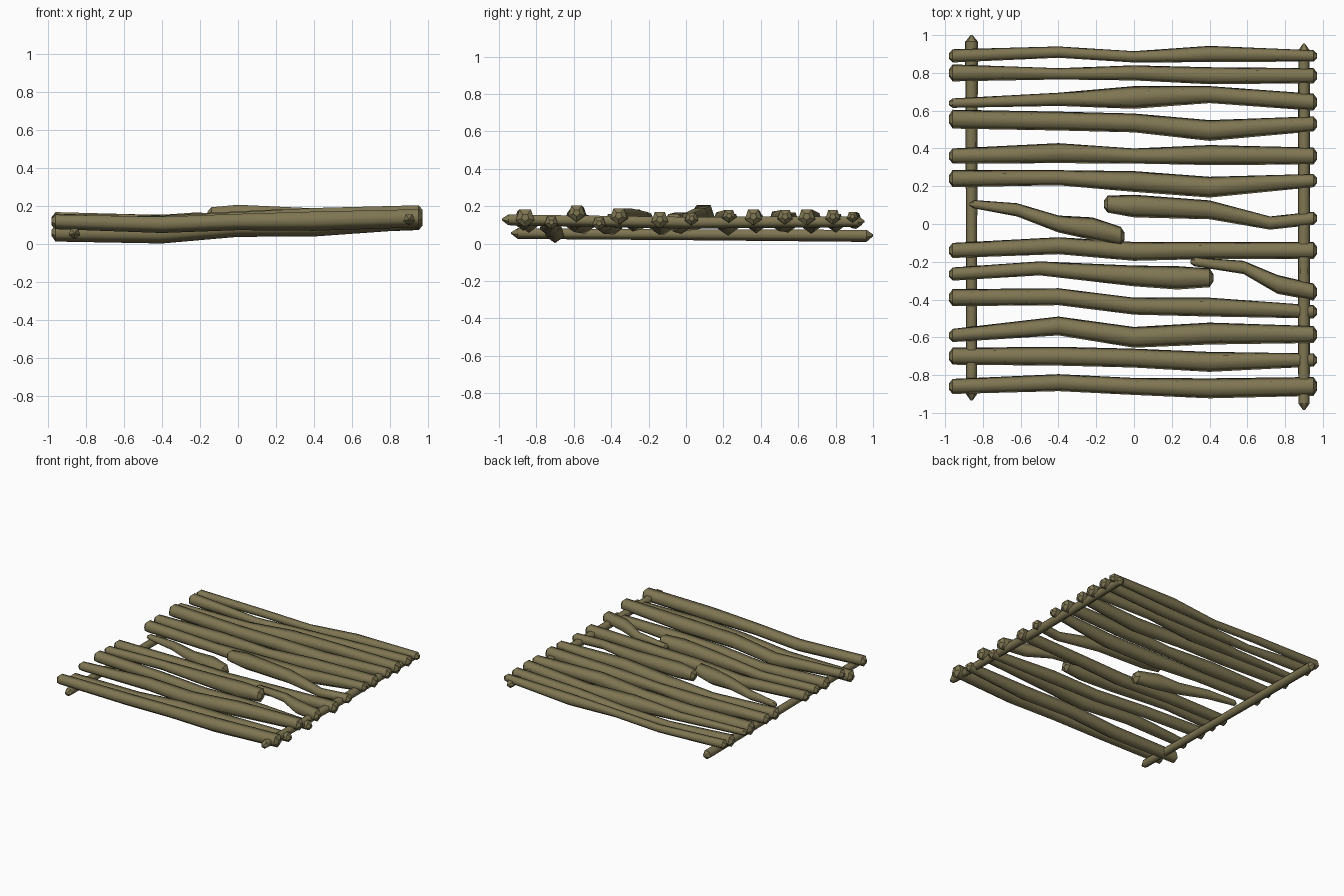
import bpy, bmesh, math
from mathutils import Vector

wood = bpy.data.materials.new("olive brown wood")
wood.diffuse_color = (0.21, 0.18, 0.085, 1)
SIDES = 5


def pole(name, stations, axis, tip=0.02, tip_scale=0.4):
    """Five-sided pole through (x, y, z, radius) stations, with blunt tapered ends."""
    sign = Vector((1, 0, 0)) if axis == "x" else Vector((0, 1, 0))
    first, last = stations[0], stations[-1]
    rings = [(Vector(first[:3]) - sign * tip, first[3] * tip_scale)]
    rings += [(Vector(s[:3]), s[3]) for s in stations]
    rings += [(Vector(last[:3]) + sign * tip, last[3] * tip_scale)]
    bm = bmesh.new()
    loops = []
    for c, r in rings:
        loop = []
        for i in range(SIDES):
            a = 2 * math.pi * i / SIDES - math.pi / 2
            u, v = r * 1.05 * math.cos(a), r * 1.05 * math.sin(a)
            off = Vector((0, u, v)) if axis == "x" else Vector((u, 0, v))
            loop.append(bm.verts.new(c + off))
        loops.append(loop)
    for k in range(len(loops) - 1):
        for i in range(SIDES):
            j = (i + 1) % SIDES
            f = bm.faces.new((loops[k][i], loops[k][j], loops[k + 1][j], loops[k + 1][i]))
            f.smooth = 0 < k < len(loops) - 2
    bm.faces.new(loops[0])
    bm.faces.new(loops[-1])
    bmesh.ops.recalc_face_normals(bm, faces=bm.faces)
    me = bpy.data.meshes.new(name)
    bm.to_mesh(me)
    bm.free()
    me.materials.append(wood)
    ob = bpy.data.objects.new(name, me)
    bpy.context.collection.objects.link(ob)


# Side rails
pole("left_rail", [(-.86, -.90, .057, .03), (-.86, 0, .05, .03), (-.86, .965, .045, .034)],
     "y", 0.035, 0.15)
pole("right_rail", [(.90, -.95, .13, .03), (.90, 0, .115, .033), (.90, .92, .12, .03)],
     "y", 0.035, 0.15)

# Full-length slats: five y centres, five radii, five z centres
XS = (-.96, -.4, 0, .4, .95)
Z = (.125, .11, .115, .125, .145)
slats = [
    ((.89, .91, .885, .90, .89), (.035, .03, .03, .043, .03), Z),
    ((.80, .795, .80, .785, .785), (.045, .03, .04, .045, .04), (.12, .095, .10, .12, .145)),
    ((.64, .66, .67, .685, .645), (.025, .035, .06, .045, .045), Z),
    ((.555, .545, .535, .495, .53), (.05, .05, .05, .055, .04), Z),
    ((.36, .375, .36, .365, .36), (.04, .053, .04, .053, .045), Z),
    ((.24, .245, .225, .195, .23), (.045, .04, .055, .055, .035), (.12, .10, .10, .12, .15)),
    ((-.14, -.115, -.145, -.14, -.14), (.04, .045, .05, .045, .045), (.115, .095, .10, .115, .13)),
    ((-.39, -.385, -.435, -.44, -.465), (.045, .045, .045, .05, .035), (.12, .095, .10, .105, .11)),
    ((-.59, -.54, -.60, -.58, -.585), (.035, .05, .055, .058, .045), (.12, .105, .12, .14, .165)),
    ((-.70, -.70, -.71, -.73, -.72), (.045, .05, .05, .053, .035), (.06, .055, .09, .095, .115)),
    ((-.86, -.84, -.86, -.87, -.86), (.04, .045, .045, .053, .05), (.12, .105, .12, .125, .14)),
]
for n, (ys, rs, zs) in enumerate(slats):
    pole(f"slat_{n + 1}", list(zip(XS, ys, zs, rs)), "x")

# Broken slats
pole("broken_slat_left", [(-.85, .105, .115, .022), (-.62, .075, .115, .035),
     (-.4, .0, .115, .045), (-.22, -.025, .115, .06), (-.07, -.065, .115, .05)], "x")
pole("broken_slat_right", [(-.14, .105, .155, .045), (0, .095, .155, .06),
     (.4, .075, .145, .05), (.72, .005, .13, .035), (.95, .03, .135, .035)], "x")
pole("snapped_slat_left", [(-.96, -.265, .12, .035), (-.5, -.235, .115, .037),
     (0, -.275, .125, .055), (.23, -.285, .13, .062), (.4, -.285, .135, .05)], "x")
pole("snapped_slat_right", [(.32, -.2, .14, .024), (.58, -.23, .14, .035),
     (.76, -.32, .145, .05), (.95, -.36, .15, .045)], "x")
